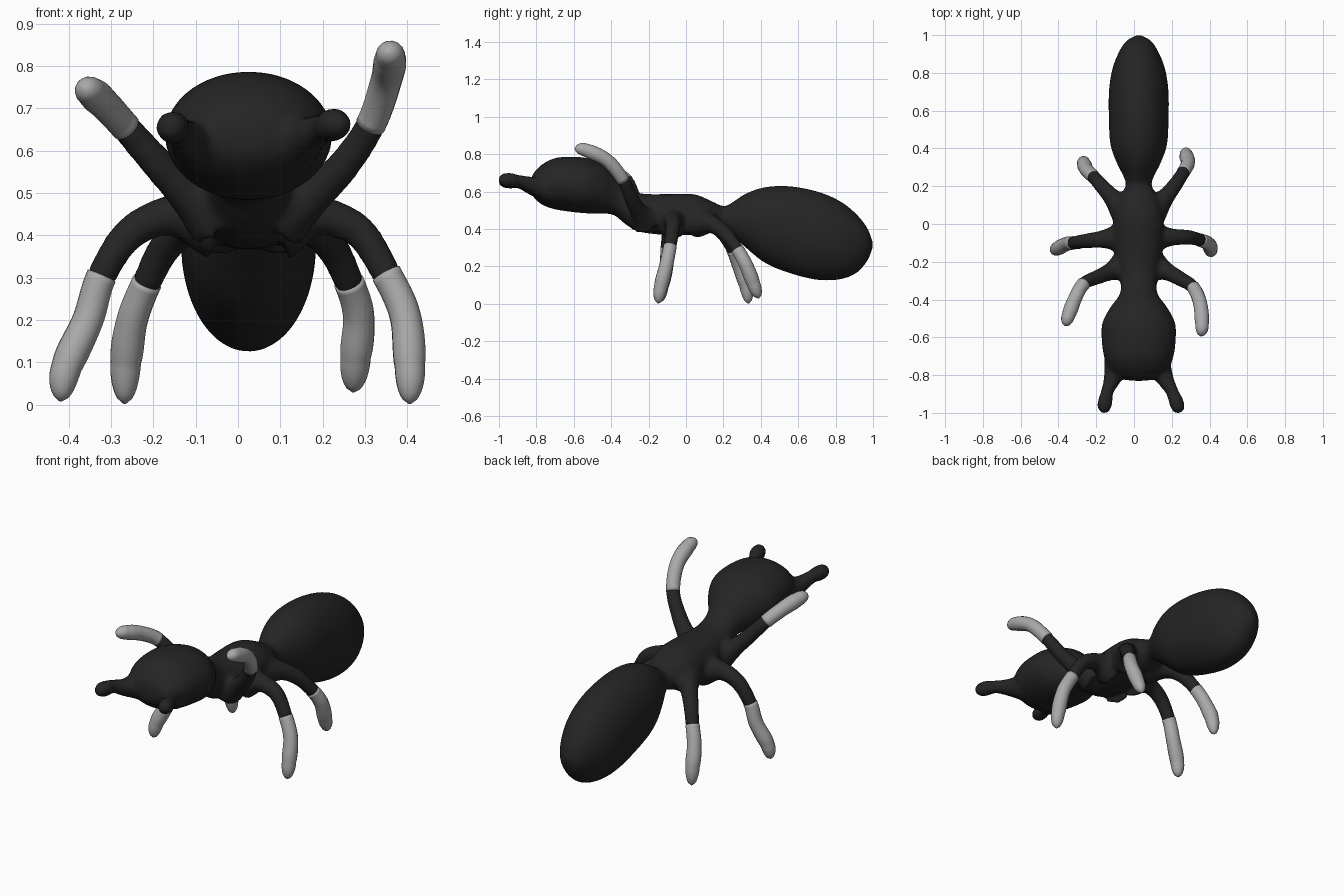
import bpy, bmesh, math
from mathutils import Vector

if "Cube" in bpy.data.objects:
    bpy.data.objects.remove(bpy.data.objects["Cube"])


def material(name, value):
    m = bpy.data.materials.new(name)
    m.diffuse_color = (value, value, value, 1)
    m.use_nodes = True
    m.node_tree.nodes["Principled BSDF"].inputs["Base Color"].default_value = m.diffuse_color
    return m


BLACK = material("matte black", 0.018)
GREY = material("light grey", 0.4)


def spline(pts, steps):
    """Smooth curve through points of any dimension."""
    p = [Vector(q) for q in pts]
    p = [2 * p[0] - p[1]] + p + [2 * p[-1] - p[-2]]
    out = []
    for i in range(1, len(p) - 2):
        a, b, c, d = p[i - 1:i + 3]
        for k in range(steps):
            t = k / steps
            out.append(0.5 * (2 * b + (c - a) * t + (2 * a - 5 * b + 4 * c - d) * t * t
                              + (3 * b - a - 3 * c + d) * t ** 3))
    out.append(p[-2])
    return out


def bridge(bm, rings):
    """Skin a list of rings and cap both ends."""
    rings = [[bm.verts.new(v) for v in r] for r in rings]
    n = len(rings[0])
    for a, b in zip(rings, rings[1:]):
        for i in range(n):
            j = (i + 1) % n
            bm.faces.new((a[i], a[j], b[j], b[i]))
    bm.faces.new(rings[0])
    bm.faces.new(rings[-1])


def tube(bm, centres, radii, n=16):
    """Round tube along a path, with a transported frame."""
    tangents = [(centres[min(i + 1, len(centres) - 1)] - centres[max(i - 1, 0)]).normalized()
                for i in range(len(centres))]
    u = tangents[0].orthogonal().normalized()
    rings = []
    for i, (c, t, r) in enumerate(zip(centres, tangents, radii)):
        if i:
            u = tangents[i - 1].rotation_difference(t) @ u
        w = t.cross(u)
        rings.append([c + r * (math.cos(a) * u + math.sin(a) * w)
                      for a in (2 * math.pi * k / n for k in range(n))])
    bridge(bm, rings)


def rounded(radii, steps):
    """Interpolate radii; the last span closes as a rounded tip."""
    out = [v[0] for v in spline([(r, 0) for r in radii], steps)]
    for k in range(steps + 1):
        out[-1 - steps + k] = max(0.003, radii[-2] * math.sqrt(1 - (k / steps) ** 2))
    return out


def finish(bm, name, mat):
    bmesh.ops.recalc_face_normals(bm, faces=bm.faces)
    mesh = bpy.data.meshes.new(name)
    bm.to_mesh(mesh)
    bm.free()
    mesh.materials.append(mat)
    mesh.shade_smooth()
    ob = bpy.data.objects.new(name, mesh)
    bpy.context.collection.objects.link(ob)
    return ob


body = bmesh.new()

# Head, thorax and abdomen: y, top z, bottom z, half width
PROFILE = [
    (-.83, .66, .60, .04), (-.815, .70, .57, .10), (-.77, .745, .53, .155),
    (-.70, .78, .505, .185), (-.60, .787, .49, .197), (-.52, .777, .483, .192),
    (-.44, .745, .483, .15), (-.38, .69, .472, .105), (-.33, .637, .43, .095),
    (-.25, .592, .385, .11), (-.10, .587, .368, .13), (.04, .587, .368, .13),
    (.13, .553, .378, .11), (.20, .522, .398, .07), (.25, .545, .36, .08),
    (.32, .59, .30, .115), (.42, .624, .22, .15), (.55, .630, .165, .158),
    (.70, .602, .128, .158), (.82, .552, .130, .14), (.91, .482, .163, .105),
    (.97, .405, .23, .065), (1.0, .33, .30, .012)]
rings = []
for y, top, bottom, w in spline(PROFILE, 4):
    rings.append([Vector((.025 + w * math.cos(a), y,
                          (top + bottom) / 2 + (top - bottom) / 2 * math.sin(a)))
                  for a in (2 * math.pi * k / 40 for k in range(40))])
bridge(body, rings)

# Antennae
for path in ([(-.085, -.73, .61), (-.115, -.82, .625), (-.142, -.89, .65),
              (-.155, -.955, .655), (-.162, -1.005, .657)],
             [(.12, -.73, .61), (.165, -.82, .635), (.203, -.89, .655),
              (.228, -.955, .662), (.24, -1.005, .664)]):
    tube(body, spline(path, 6), rounded((.075, .047, .034, .039, 0), 6))

# Legs: four points down the black upper part, three more down the grey foot
LEGS = {
    "front_right": [(.10, -.22, .45), (.17, -.25, .49), (.245, -.29, .56), (.313, -.335, .66),
                    (.35, -.42, .765), (.36, -.53, .82), (.355, -.595, .832)],
    "front_left": [(-.05, -.22, .45), (-.12, -.25, .50), (-.19, -.28, .57), (-.265, -.315, .655),
                   (-.31, -.39, .705), (-.345, -.48, .737), (-.365, -.54, .748)],
    "middle_right": [(.10, -.07, .43), (.19, -.07, .447), (.285, -.07, .41), (.35, -.085, .31),
                     (.395, -.105, .21), (.406, -.135, .09), (.406, -.15, .002)],
    "middle_left": [(-.05, -.07, .43), (-.16, -.08, .447), (-.255, -.09, .405), (-.322, -.10, .305),
                    (-.355, -.105, .20), (-.405, -.13, .09), (-.42, -.14, .008)],
    "hind_right": [(.09, .06, .44), (.165, .14, .425), (.22, .21, .375), (.262, .275, .29),
                   (.285, .32, .21), (.278, .36, .11), (.272, .39, .03)],
    "hind_left": [(-.04, .06, .44), (-.115, .14, .425), (-.17, .20, .375), (-.215, .25, .29),
                  (-.25, .285, .20), (-.265, .32, .10), (-.268, .335, .002)],
}
S = 8
for name, path in LEGS.items():
    centres = spline(path, S)
    radii = rounded((.09, .050, .040, .036, .037, .036, 0), S)
    tube(body, centres[:3 * S + 2], radii[:3 * S + 2])
    foot = bmesh.new()
    tube(foot, centres[3 * S:], radii[3 * S:])
    finish(foot, name + "_foot", GREY)

# Fuse all black parts into one softly blended skin
skin = finish(body, "body", BLACK)
remesh = skin.modifiers.new("fuse", "REMESH")
remesh.mode = "VOXEL"
remesh.voxel_size = .012
remesh.use_smooth_shade = True
smooth = skin.modifiers.new("blend", "SMOOTH")
smooth.factor = .5
smooth.iterations = 7
